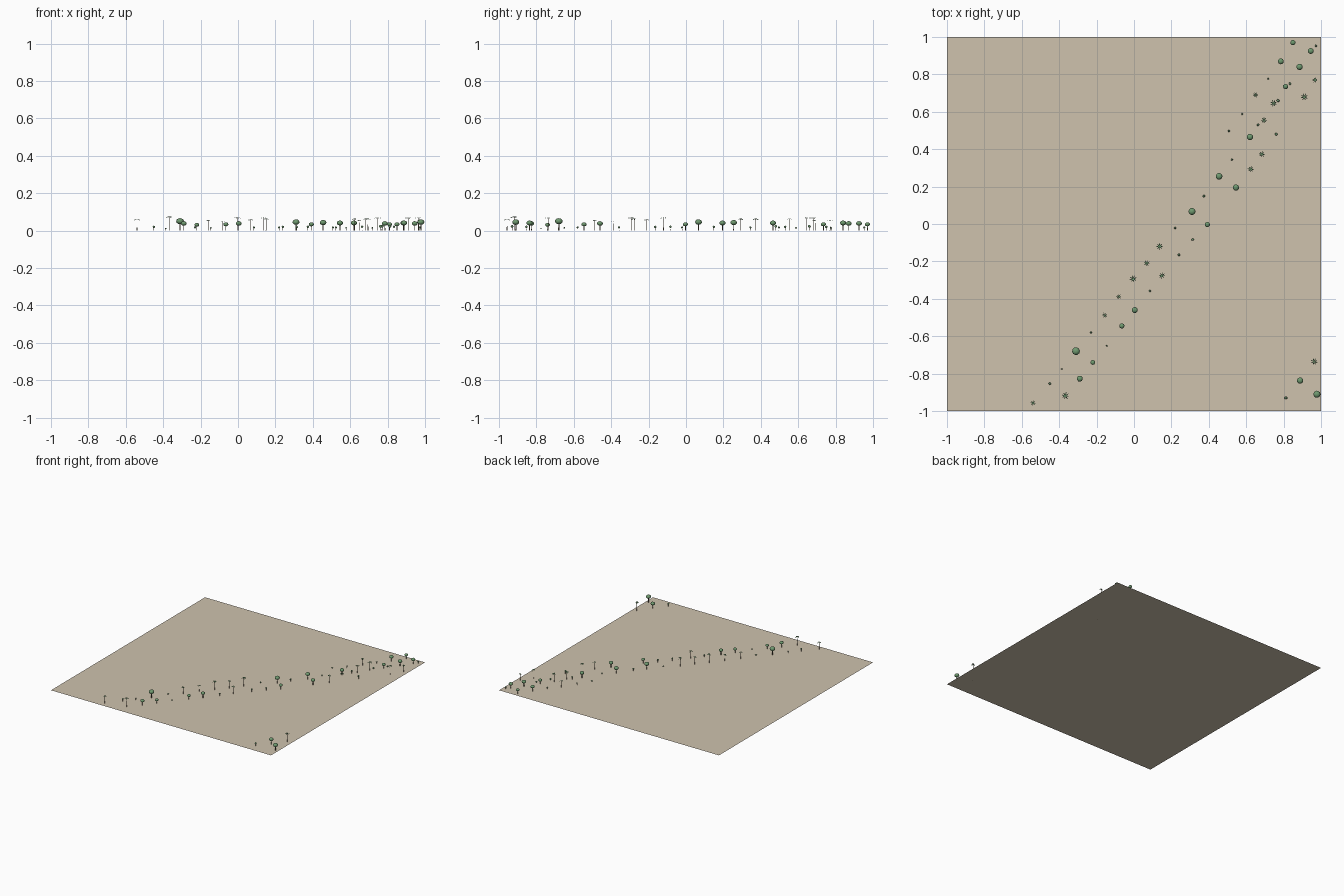
import bpy, bmesh, math, random
from mathutils import Matrix, Vector

random.seed(4)


def material(name, rgb):
    m = bpy.data.materials.new(name)
    m.diffuse_color = (*rgb, 1)
    return m


SAND = material("sand", (0.62, 0.54, 0.42))
BARK = material("bark", (0.20, 0.15, 0.10))
LEAF = material("leaf", (0.16, 0.32, 0.16))


def finish(bm, name, mats):
    mesh = bpy.data.meshes.new(name)
    bm.to_mesh(mesh)
    bm.free()
    for m in mats:
        mesh.materials.append(m)
    return mesh


def trunk(bm, r1, r2, height):
    bmesh.ops.create_cone(bm, cap_ends=True, segments=6, radius1=r1, radius2=r2,
                          depth=height, matrix=Matrix.Translation((0, 0, height / 2)))


def crown(bm, center, size):
    old = set(bm.faces)
    bmesh.ops.create_icosphere(bm, subdivisions=2, radius=1,
                               matrix=Matrix.Translation(center) @ Matrix.Diagonal((*size, 1)))
    for f in set(bm.faces) - old:
        f.material_index = 1
        f.smooth = True


# All plant meshes have a crown radius of about 1 and a foot at z = 0

# Broad tree: straight trunk with a flattened round crown
def tree_mesh():
    bm = bmesh.new()
    trunk(bm, 0.16, 0.12, 2.0)
    crown(bm, (0, 0, 2.4), (1, 1, 0.78))
    return finish(bm, "round_tree", [BARK, LEAF])


# Shrub: short stem with a small crown
def shrub_mesh():
    bm = bmesh.new()
    trunk(bm, 0.2, 0.15, 2.6)
    crown(bm, (0, 0, 2.9), (1, 0.9, 0.9))
    return finish(bm, "shrub", [BARK, LEAF])


# Palm: slim trunk with eight drooping fronds
def palm_mesh():
    bm = bmesh.new()
    trunk(bm, 0.1, 0.06, 3.6)
    profile = [(0.0, 3.6, 0.05), (0.4, 3.74, 0.13), (0.75, 3.66, 0.1), (1.0, 3.42, 0.02)]
    for i in range(8):
        rot = Matrix.Rotation(i * math.pi / 4, 3, 'Z')
        rows = [[bm.verts.new(rot @ Vector((x, s * w, z))) for s in (-1, 1)]
                for x, z, w in profile]
        for a, b in zip(rows, rows[1:]):
            f = bm.faces.new((a[0], b[0], b[1], a[1]))
            f.material_index = 1
    return finish(bm, "palm", [BARK, LEAF])


def plant(name, mesh, spots):
    for i, (x, y, r) in enumerate(spots):
        ob = bpy.data.objects.new(f"{name}_{i + 1}", mesh)
        ob.location = (x, y, 0)
        ob.scale = (r, r, r)
        ob.rotation_euler.z = random.uniform(0, math.tau)
        bpy.context.collection.objects.link(ob)


# Flat square ground
bm = bmesh.new()
bmesh.ops.create_grid(bm, x_segments=1, y_segments=1, size=1)
bpy.context.collection.objects.link(
    bpy.data.objects.new("ground", finish(bm, "ground", [SAND])))

# Planting along the diagonal belt and in the corner grove: x, y, crown radius
plant("round_tree", tree_mesh(), [
    (0.85, 0.97, .014), (0.945, 0.925, .016), (0.785, 0.87, .016), (0.885, 0.84, .017),
    (0.81, 0.735, .014), (0.62, 0.465, .017), (0.455, 0.255, .018), (0.545, 0.195, .017),
    (0.31, 0.067, .019), (0.392, -0.003, .014), (0.004, -0.46, .016), (-0.065, -0.545, .014),
    (-0.31, -0.68, .021), (-0.22, -0.74, .013), (-0.29, -0.827, .016),
    (0.888, -0.837, .017), (0.978, -0.91, .019)])

plant("palm", palm_mesh(), [
    (0.65, 0.69, .015), (0.91, 0.68, .019), (0.747, 0.645, .019), (0.967, 0.77, .015),
    (0.695, 0.555, .017), (0.684, 0.373, .017), (0.625, 0.293, .017), (0.137, -0.12, .019),
    (0.068, -0.21, .016), (0.15, -0.276, .017), (-0.005, -0.293, .019), (-0.082, -0.388, .014),
    (-0.157, -0.488, .015), (-0.54, -0.957, .016), (-0.367, -0.918, .02), (0.964, -0.736, .019)])

plant("shrub", shrub_mesh(), [
    (0.972, 0.953, .006), (0.718, 0.776, .005), (0.834, 0.75, .007), (0.77, 0.66, .008),
    (0.663, 0.53, .007), (0.76, 0.48, .008), (0.578, 0.588, .005), (0.507, 0.497, .006),
    (0.523, 0.344, .006), (0.374, 0.149, .007), (0.22, -0.021, .006), (0.314, -0.083, .007),
    (0.24, -0.165, .007), (0.085, -0.358, .006), (-0.23, -0.58, .006), (-0.145, -0.65, .005),
    (-0.386, -0.775, .004), (-0.45, -0.853, .007), (0.812, -0.93, .008)])
